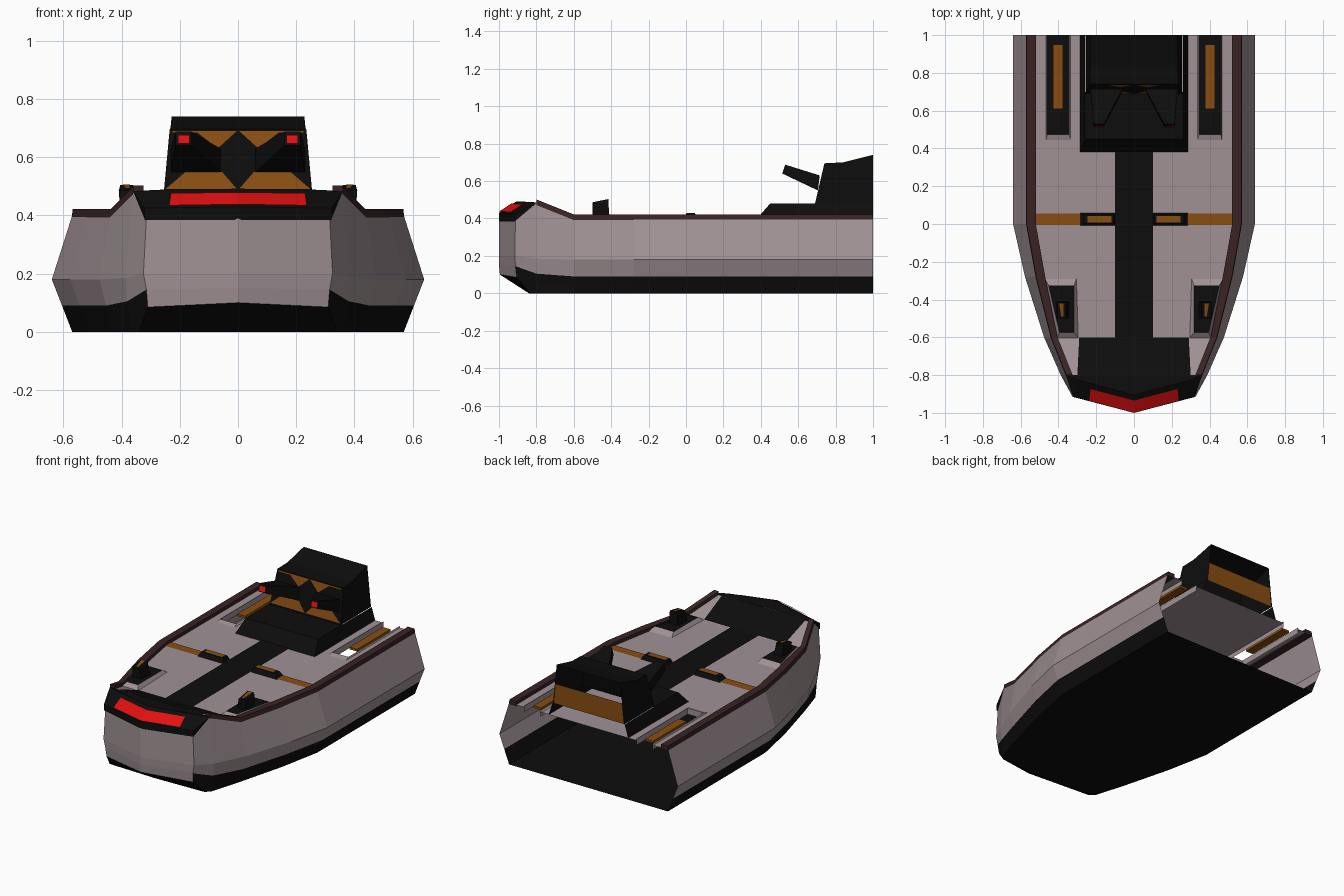
import bpy, bmesh
from mathutils import Vector


def material(name, rgb):
    m = bpy.data.materials.new(name)
    m.diffuse_color = (*rgb, 1)
    return m


GREY = material("warm_grey", (0.35, 0.285, 0.30))
BLACK = material("black", (0.004, 0.004, 0.004))
MAROON = material("dark_maroon", (0.042, 0.017, 0.018))
ORANGE = material("burnt_orange", (0.25, 0.075, 0.006))
RED = material("red", (0.75, 0.005, 0.005))


def build(name, verts, faces, mats, rule=None, mirror=True):
    """Mesh object, by default mirrored over x = 0; rule maps a face to a material slot."""
    me = bpy.data.meshes.new(name)
    me.from_pydata([tuple(v) for v in verts], [], faces)
    for m in mats:
        me.materials.append(m)
    bm = bmesh.new()
    bm.from_mesh(me)
    bmesh.ops.recalc_face_normals(bm, faces=bm.faces)
    if rule:
        for f in bm.faces:
            f.material_index = rule(f)
    bm.to_mesh(me)
    bm.free()
    ob = bpy.data.objects.new(name, me)
    bpy.context.collection.objects.link(ob)
    if mirror:
        mod = ob.modifiers.new("mirror", 'MIRROR')
        mod.use_clip = True
        mod.merge_threshold = 0.0005
    return ob


def loft(name, rings, mats, closed=False, caps=False, rule=None, mirror=True):
    """Skin between equal-length rows of points."""
    n = len(rings[0])
    verts = [p for r in rings for p in r]
    faces = []
    for i in range(len(rings) - 1):
        for j in range(n if closed else n - 1):
            k = (j + 1) % n
            faces.append((i * n + j, i * n + k, (i + 1) * n + k, (i + 1) * n + j))
    if caps:
        faces += [tuple(range(n)), tuple(range((len(rings) - 1) * n, len(verts)))]
    return build(name, verts, faces, mats, rule, mirror)


def rect(x0, x1, y0, y1, z):
    return [(x0, y0, z), (x1, y0, z), (x1, y1, z), (x0, y1, z)]


def plate(name, pts, mat):
    return build(name, pts, [tuple(range(len(pts)))], [mat])


# Hull shell, open at the stern: bottom, chine, band top, knuckle, gunwale
def station(y, b, c, k, t, zt=0.40):
    return [(0, y, 0), (b, y, 0), ((b + c) / 2, y, 0.045), (c, y, 0.09),
            (k, y, 0.18), (t, y, zt)]


hull = [
    station(1, 0.57, 0.605, 0.64, 0.57),
    station(0, 0.57, 0.605, 0.64, 0.57),
    station(-0.28, 0.515, 0.545, 0.577, 0.52),
    station(-0.6, 0.43, 0.453, 0.476, 0.44),
    [(0, -0.8, 0), (0.37, -0.8, 0), (0.372, -0.8, 0.05), (0.38, -0.8, 0.105),
     (0.388, -0.8, 0.185), (0.36, -0.8, 0.48)],
    [(0, -0.83, 0), (0.34, -0.83, 0), (0.31, -0.905, 0.085), (0.315, -0.912, 0.145),
     (0.325, -0.915, 0.20), (0.315, -0.912, 0.39)],
    [(0, -0.84, 0), (0, -0.84, 0), (0, -0.995, 0.10), (0, -1.0, 0.15),
     (0, -1.0, 0.20), (0, -1.0, 0.39)],
]
loft("hull", hull, [GREY, BLACK],
     rule=lambda f: 1 if f.calc_center_median().z < 0.118 else 0)

# Gunwale rail
rail = []
for st in hull[:5]:
    x, y, z = st[-1]
    w = 0.05 if y > -0.5 else 0.035
    rail.append([(x + 0.002, y, z - 0.008), (x - 0.002, y, z + 0.022),
                 (x - w, y, z + 0.022), (x - w, y, z - 0.008)])
loft("gunwale_rail", rail, [MAROON], closed=True, caps=True)

# Deck, sloping up to the bow and cut by a long slot on each side
edge = [(-0.8, 0.33, 0.48), (-0.6, 0.41, 0.40), (-0.28, 0.475, 0.40),
        (0, 0.525, 0.40), (0.475, 0.525, 0.40)]
loft("deck", [[(0, y, z), (x, y, z)] for y, x, z in edge], [GREY])
loft("deck_beside_tower", [[(0, y, 0.40), (0.345, y, 0.40)] for y in (0.475, 1)], [GREY])
loft("deck_outer_strip", [[(0.46, y, 0.40), (0.525, y, 0.40)] for y in (0.475, 1)], [GREY])

# Slot lip and floating bar
loft("slot_lip", [[(0.335, 1, z), (0.335, 0.445, z), (0.465, 0.445, z), (0.465, 1, z)]
                  if i == 0 else
                  [(0.345, 1, z), (0.345, 0.475, z), (0.46, 0.475, z), (0.46, 1, z)]
                  for i, z in enumerate((0.401, 0.410, 0.37))], [GREY])
loft("slot_bar", [rect(0.375, 0.43, 0.61, 0.95, z) for z in (0.385, 0.40)],
     [ORANGE], closed=True, caps=True)

# Painted deck bands
plate("centre_strip", rect(0, 0.1, -0.6, 0.39, 0.404), BLACK)
plate("bow_patch", [(0, -0.6, 0.404), (0.29, -0.6, 0.404),
                    (0.30, -0.8, 0.484), (0, -0.8, 0.484)], BLACK)
plate("cross_stripe", rect(0.1, 0.52, -0.005, 0.055, 0.404), ORANGE)

# Raised crossing block with inset orange top
loft("crossing_block", [rect(0.1, 0.285, -0.008, 0.058, 0.40),
                        rect(0.108, 0.265, 0.003, 0.047, 0.43)],
     [BLACK], closed=True, caps=True)
plate("crossing_panel", rect(0.12, 0.245, 0.007, 0.043, 0.433), ORANGE)

# Bow cap
A, B = Vector((0, -1, 0.385)), Vector((0.32, -0.915, 0.385))
A2, B2 = Vector((0, -1, 0.43)), Vector((0.322, -0.915, 0.425))
A3, B3 = Vector((0, -0.905, 0.492)), Vector((0.285, -0.83, 0.488))
A4, B4 = Vector((0, -0.8, 0.486)), Vector((0.36, -0.8, 0.482))
build("bow_cap", [A, B, A2, B2, A3, B3, A4, B4],
      [(0, 1, 3, 2), (2, 3, 5, 4), (4, 5, 7, 6), (3, 7, 5), (1, 7, 3)], [BLACK])


def on_slope(u, v):
    p = A2.lerp(B2, u).lerp(A3.lerp(B3, u), v)
    return p + Vector((0, -0.003, 0.005))


plate("bow_light", [on_slope(u, v) for u, v in
                    ((0, 0.05), (0.74, 0.05), (0.78, 0.72), (0, 0.72))], RED)

# Tower base, open at the back
build("tower_base",
      [(0, 0.38, 0.40), (0.285, 0.38, 0.40), (0.285, 1, 0.40),
       (0, 0.45, 0.48), (0.26, 0.45, 0.48), (0.26, 1, 0.48), (0, 0.70, 0.48), (0.26, 0.70, 0.48)],
      [(0, 1, 4, 3), (1, 2, 5, 7, 4), (3, 4, 7, 6)], [BLACK])

# Tower shell, open at the back
side = [(0.255, 0.69, 0.48), (0.235, 0.74, 0.695), (0.232, 0.84, 0.70),
        (0.228, 1, 0.74), (0.255, 1, 0.48)]
build("tower", side + [(0, y, z) for _, y, z in side[:4]],
      [(0, 1, 2, 3, 4), (5, 0, 1, 6), (6, 1, 2, 7), (7, 2, 3, 8)], [BLACK])
plate("tower_rear_panel", [(0, 0.995, 0.48), (0.252, 0.995, 0.48),
                           (0.243, 0.995, 0.61), (0, 0.995, 0.61)], ORANGE)


def on_front(x, z):
    return (x, 0.69 + (z - 0.48) * 0.05 / 0.215 - 0.004, z)


plate("tower_lower_panel", [on_front(x, z) for x, z in
                            ((0.003, 0.49), (0.25, 0.49), (0.18, 0.55), (0.055, 0.55))], ORANGE)
plate("tower_upper_panel", [on_front(x, z) for x, z in
                            ((0.003, 0.691), (0.07, 0.63), (0.14, 0.685), (0.225, 0.685), (0.225, 0.691))], ORANGE)

# Tapered barrels with red tips
loft("barrel", [[(0.06, 0.705, 0.55), (0.23, 0.705, 0.55), (0.23, 0.715, 0.63), (0.06, 0.715, 0.63)],
                [(0.16, 0.515, 0.64), (0.215, 0.515, 0.64), (0.215, 0.53, 0.688), (0.16, 0.53, 0.688)]],
     [BLACK], closed=True, caps=True)
plate("barrel_tip", [(0.166, 0.511, 0.648), (0.207, 0.511, 0.648),
                     (0.207, 0.520, 0.676), (0.166, 0.520, 0.676)], RED)

# Forward mounts: sloped grey frame, dark well, small turret
well = [(0.317, -0.575), (0.395, -0.575), (0.452, -0.325), (0.317, -0.325)]
foot = [(0.295, -0.605), (0.41, -0.605), (0.472, -0.29), (0.305, -0.29)]
loft("mount_frame", [[(x, y, 0.40) for x, y in foot], [(x, y, 0.422) for x, y in well]],
     [GREY], closed=True)
plate("mount_well", [(x, y, 0.421) for x, y in well], BLACK)
loft("mount_turret", [rect(0.345, 0.405, -0.50, -0.41, 0.42),
                      rect(0.355, 0.41, -0.50, -0.415, 0.485),
                      [(0.36, -0.495, 0.488), (0.405, -0.495, 0.488),
                       (0.405, -0.415, 0.504), (0.36, -0.415, 0.504)]],
     [BLACK], closed=True, caps=True)
plate("turret_sight", [(0.372, -0.49, 0.492), (0.385, -0.49, 0.492),
                       (0.397, -0.42, 0.506), (0.372, -0.42, 0.506)], ORANGE)
